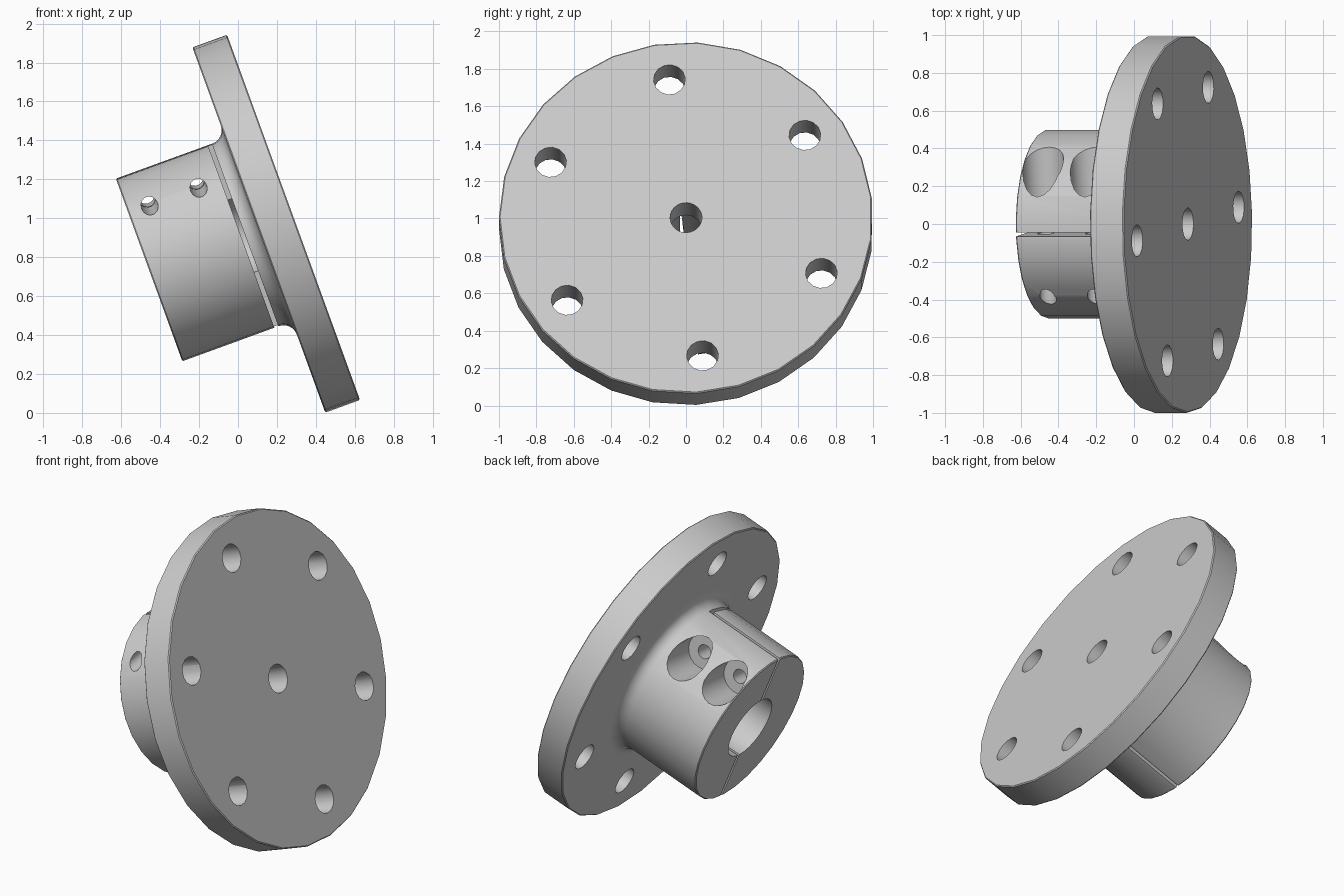
import bpy, bmesh, math
from mathutils import Matrix

if "Cube" in bpy.data.objects:
    bpy.data.objects.remove(bpy.data.objects["Cube"])

# Local frame: +Z out of the flange face, X along the slit, Y across it
PLACE = (Matrix.Translation((0.2855, 0, 1.0047))
         @ Matrix.Rotation(math.radians(70), 4, 'Y')
         @ Matrix.Rotation(math.radians(6.43), 4, 'Z'))

metal = bpy.data.materials.new("plain_grey_metal")
metal.diffuse_color = (0.6, 0.6, 0.6, 1)
metal.use_nodes = True
metal.node_tree.nodes["Principled BSDF"].inputs["Base Color"].default_value = metal.diffuse_color


def make(name, bm):
    bmesh.ops.recalc_face_normals(bm, faces=bm.faces[:])
    me = bpy.data.meshes.new(name)
    bm.to_mesh(me)
    bm.free()
    ob = bpy.data.objects.new(name, me)
    bpy.context.collection.objects.link(ob)
    return ob


def lathe(name, profile, sides=27):
    """Closed ring swept round Z from a closed (radius, z) profile."""
    bm = bmesh.new()
    rings = []
    for i in range(sides):
        a = math.pi / 2 + 2 * math.pi * i / sides
        rings.append([bm.verts.new((r * math.cos(a), r * math.sin(a), z))
                      for r, z in profile])
    n = len(profile)
    for i in range(sides):
        p, q = rings[i], rings[(i + 1) % sides]
        for j in range(n):
            k = (j + 1) % n
            bm.faces.new((p[j], p[k], q[k], q[j]))
    return make(name, bm)


def cylinder(radius, depth, matrix, sides=14):
    bm = bmesh.new()
    bmesh.ops.create_cone(bm, cap_ends=True, segments=sides, radius1=radius,
                          radius2=radius, depth=depth, matrix=matrix)
    return make("cutter", bm)


def box(lo, hi):
    bm = bmesh.new()
    mid = [(a + b) / 2 for a, b in zip(lo, hi)]
    size = [b - a for a, b in zip(lo, hi)]
    bmesh.ops.create_cube(bm, size=1, matrix=Matrix.Translation(mid)
                          @ Matrix.Diagonal((*size, 1)))
    return make("cutter", bm)


def cut(ob, cutter):
    mod = ob.modifiers.new("cut", 'BOOLEAN')
    mod.operation = 'DIFFERENCE'
    mod.solver = 'EXACT'
    mod.object = cutter
    bpy.context.view_layer.objects.active = ob
    bpy.ops.object.modifier_apply(modifier=mod.name)
    bpy.data.objects.remove(cutter, do_unlink=True)


BACK, END, R, FIL, C = -0.19, -0.79, 0.5, 0.072, 0.006

# Flange disc with filleted hub and stepped bore
fillet = [(R + FIL - FIL * math.sin(t), BACK - FIL + FIL * math.cos(t))
          for t in (math.pi / 2 * i / 6 for i in range(7))]
flange = lathe("flange_and_hub", [
    (0.085, 0), (1 - C, 0), (1, -C), (1, BACK + C), (1 - C, BACK), (0.585, BACK),
    *fillet, (R, END + C), (R - C, END), (0.2, END), (0.2, BACK - 0.005),
    (0.085, BACK - 0.005)])

# Loose clamp half of the hub
clamp = lathe("clamp_half", [
    (0.2, -0.287), (R, -0.287), (R, END + C), (R - C, END), (0.2, END)])

# Slit between the two halves, and the gap behind the flange
cut(flange, box((-0.7, -0.7, -1), (0.7, 0.01, -0.265)))
cut(clamp, box((-0.7, -0.01, -1), (0.7, 0.7, 0)))

# Six mounting holes
for i in range(6):
    a = math.radians(60 * i)
    cut(flange, cylinder(0.085, 0.5, Matrix.Translation(
        (0.79 * math.cos(a), 0.79 * math.sin(a), -0.1))))

# Two clamp screw holes, counterbored on one side
across = Matrix.Rotation(math.pi / 2, 4, 'X')
for z in (-0.675, -0.407):
    for part in (flange, clamp):
        cut(part, cylinder(0.044, 1.4, Matrix.Translation((-0.35, 0, z)) @ across))
    cut(flange, cylinder(0.11, 0.6, Matrix.Translation((-0.35, 0.47, z)) @ across, 20))

# Place, colour and shade
for ob in (flange, clamp):
    ob.data.transform(PLACE)
    ob.data.materials.clear()
    ob.data.materials.append(metal)
    bpy.ops.object.select_all(action='DESELECT')
    ob.select_set(True)
    bpy.context.view_layer.objects.active = ob
    bpy.ops.object.shade_smooth_by_angle(angle=math.radians(30))
